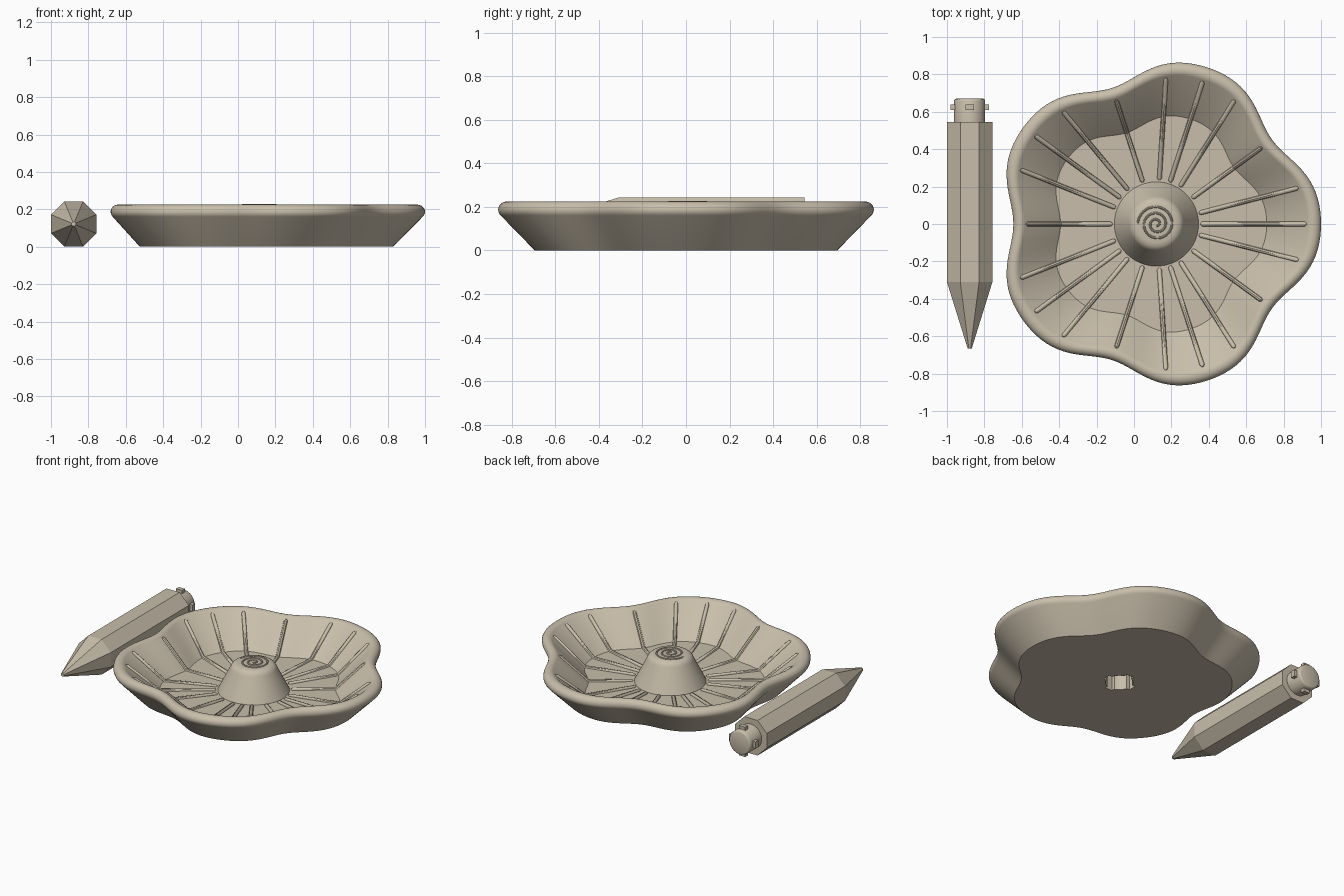
import bpy, bmesh, math
from mathutils import Vector, Matrix

if "Cube" in bpy.data.objects:
    bpy.data.objects.remove(bpy.data.objects["Cube"])

CX = 0.12            # dish centre on x
FLOOR = 0.03         # inner floor height
FLOOR_S, WALL_S = 0.67, 0.92
WALL_Z = 0.216

mat = bpy.data.materials.new("warm_beige")
mat.diffuse_color = (0.58, 0.515, 0.405, 1)
mat.use_nodes = True
mat.node_tree.nodes["Principled BSDF"].inputs["Base Color"].default_value = mat.diffuse_color


def petal(a):
    """Five-lobed outline radius."""
    return 0.8325 + 0.0575 * math.cos(5 * a) - 0.01 * math.cos(10 * a)


def finish(ob, angle=None):
    ob.data.materials.clear()
    ob.data.materials.append(mat)
    if angle:
        bpy.ops.object.select_all(action='DESELECT')
        ob.select_set(True)
        bpy.context.view_layer.objects.active = ob
        bpy.ops.object.shade_smooth_by_angle(angle=math.radians(angle))
    return ob


def loft(name, rings, center=(0, 0, 0), rot=None):
    """Skin closed rings of points and cap both ends."""
    bm = bmesh.new()
    vs = [[bm.verts.new(p) for p in ring] for ring in rings]
    n = len(vs[0])
    for a, b in zip(vs, vs[1:]):
        for i in range(n):
            j = (i + 1) % n
            bm.faces.new((a[i], a[j], b[j], b[i]))
    bm.faces.new(vs[0][::-1])
    bm.faces.new(vs[-1])
    if rot:
        bm.transform(rot)
    bm.transform(Matrix.Translation(center))
    bmesh.ops.recalc_face_normals(bm, faces=bm.faces)
    me = bpy.data.meshes.new(name)
    bm.to_mesh(me)
    bm.free()
    ob = bpy.data.objects.new(name, me)
    bpy.context.collection.objects.link(ob)
    return ob


def circle(r, z, n, phase=0.0):
    return [(r * math.cos(phase + 2 * math.pi * i / n),
             r * math.sin(phase + 2 * math.pi * i / n), z) for i in range(n)]


def flower(s, z, n):
    angles = [2 * math.pi * i / n for i in range(n)]
    return [(s * petal(a) * math.cos(a), s * petal(a) * math.sin(a), z) for a in angles]


def box(name, center, size):
    x, y, z = (v / 2 for v in size)
    ring = [(-x, -y), (x, -y), (x, y), (-x, y)]
    return loft(name, [[(*p, h) for p in ring] for h in (-z, z)], center)


# Dish: sloped outside wall, rolled rim, inner wall, floor and central hub
N = 160
rings = [flower(0.805, 0, N)]
for k in range(13):
    t = math.radians(-45 + 175 * k / 12)
    d = 0.04 - 0.04 * math.cos(t)
    rings.append(flower(1 - d / 0.83, 0.187 + 0.038 * math.sin(t), N))
rings.append(flower(FLOOR_S, FLOOR, N))
for r, z in [(0.225, FLOOR), (0.147, 0.185), (0.141, 0.198), (0.131, 0.209),
             (0.118, 0.217), (0.10, 0.221)]:
    rings.append(circle(r, z, N))
dish = loft("dish", rings, (CX, 0, 0))

# Socket under the hub with four notches
cutters = [loft("socket_cutter", [circle(0.087, -0.05, 32), circle(0.087, 0.14, 32)], (CX, 0, 0)),
           box("notch_cutter_x", (CX, 0, 0.03), (0.212, 0.055, 0.16)),
           box("notch_cutter_y", (CX, 0, 0.03), (0.055, 0.212, 0.16))]
bpy.context.view_layer.objects.active = dish
for c in cutters:
    c.hide_render = True
    m = dish.modifiers.new("cut", 'BOOLEAN')
    m.operation, m.solver, m.object = 'DIFFERENCE', 'EXACT', c
    bpy.ops.object.modifier_apply(modifier=m.name)
    bpy.data.objects.remove(c)
finish(dish, 28)


def tubes(name, paths, radius):
    """Round strips along poly paths, narrowed at both ends."""
    cu = bpy.data.curves.new(name, 'CURVE')
    cu.dimensions = '3D'
    cu.bevel_depth, cu.bevel_resolution, cu.use_fill_caps = radius, 2, True
    for path in paths:
        sp = cu.splines.new('POLY')
        sp.points.add(len(path) - 1)
        for pt, co in zip(sp.points, path):
            pt.co = (*co, 1)
        sp.points[0].radius = sp.points[-1].radius = 0.4
    ob = bpy.data.objects.new(name, cu)
    bpy.context.collection.objects.link(ob)
    bpy.ops.object.select_all(action='DESELECT')
    ob.select_set(True)
    bpy.context.view_layer.objects.active = ob
    bpy.ops.object.convert(target='MESH')
    return finish(bpy.context.object, 40)


# Raised ribs: four per petal, running over floor and wall
def rib(deg):
    a = math.radians(deg)
    R = petal(a)

    def at(r):
        t = max(0, (r / R - FLOOR_S) / (WALL_S - FLOOR_S))
        return Vector((CX + r * math.cos(a), r * math.sin(a), FLOOR + t * (WALL_Z - FLOOR)))
    end = 0.912 * R
    return [at(r) for r in (0.235, 0.245, FLOOR_S * R, end - 0.01, end)]


tubes("grip_ribs", [rib(72 * p + o) for p in range(5) for o in (-14.3, 0, 14.3, 36)], 0.0125)

# Spiral ornament on the hub top
spiral = []
for i in range(91):
    t = i / 90
    a = math.pi - (1 - t) * 2 * math.pi * 2.75
    r = 0.008 + 0.092 * t
    spiral.append((CX + r * math.cos(a), r * math.sin(a), 0.222))
tubes("hub_spiral", [spiral], 0.006)

# Ground stake lying beside the dish: octagonal shaft with a long point
SX, SZ = -0.8785, 0.1215
along_y = Matrix.Rotation(-math.pi / 2, 4, 'X')    # local z becomes +y
R8 = SZ / math.cos(math.pi / 8)
finish(loft("stake", [circle(r, z, 8, math.pi / 8) for r, z in
                      [(0.012, -0.665), (R8, -0.31), (R8, 0.545)]], (SX, 0, SZ), along_y))

# Round peg with four locking lugs
finish(loft("peg", [circle(r, z, 32) for r, z in
                    [(0.083, 0.53), (0.083, 0.658), (0.079, 0.667), (0.072, 0.67)]],
            (SX, 0, SZ), along_y), 50)
for i, (dx, dz) in enumerate([(1, 0), (-1, 0), (0, 1), (0, -1)]):
    size = (0.04 if dx else 0.046, 0.03, 0.04 if dz else 0.046)
    finish(box(f"peg_lug_{i + 1}", (SX + 0.083 * dx, 0.625, SZ + 0.083 * dz), size))
